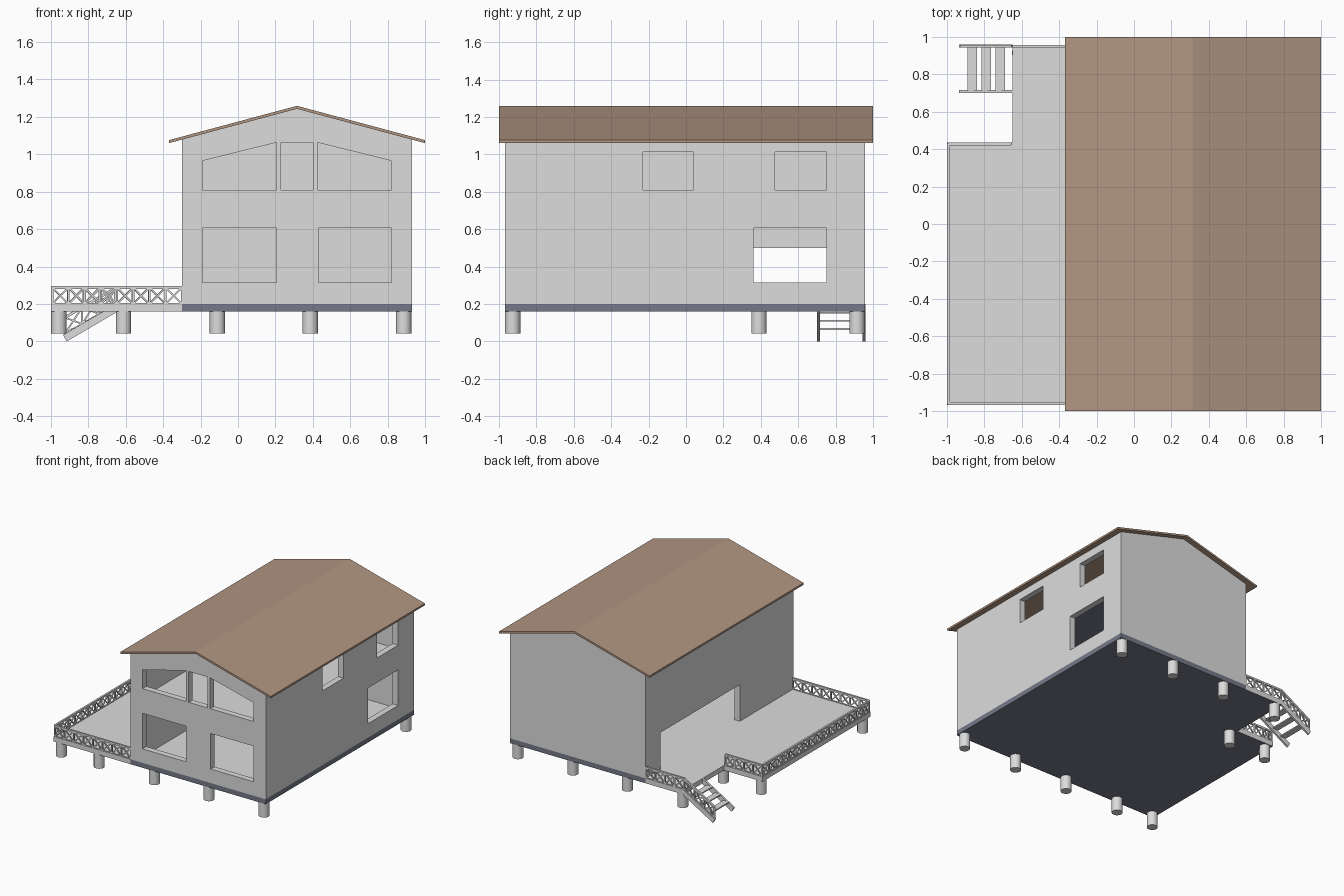
import bpy, bmesh
from mathutils import Matrix, Vector

if "Cube" in bpy.data.objects:
    bpy.data.objects.remove(bpy.data.objects["Cube"])


def material(name, rgb):
    m = bpy.data.materials.new(name)
    m.diffuse_color = (*rgb, 1)
    m.use_nodes = True
    m.node_tree.nodes["Principled BSDF"].inputs["Base Color"].default_value = m.diffuse_color
    return m


GREY = material("light_grey", (0.72, 0.72, 0.72))
BROWN = material("roof_brown", (0.44, 0.305, 0.225))
BLUE = material("slate_blue", (0.18, 0.195, 0.25))

# Profile planes: columns are the u, v and thickness directions
FRONT = Matrix(((1, 0, 0), (0, 0, -1), (0, 1, 0))).to_4x4()   # u = x, v = z
SIDE = Matrix(((0, 0, 1), (1, 0, 0), (0, 1, 0))).to_4x4()     # u = y, v = z
FLAT = Matrix.Identity(4)                                     # u = x, v = y


def finish(name, bm, mats):
    bmesh.ops.remove_doubles(bm, verts=bm.verts, dist=1e-5)
    bmesh.ops.recalc_face_normals(bm, faces=bm.faces)
    me = bpy.data.meshes.new(name)
    bm.to_mesh(me)
    bm.free()
    for m in mats:
        me.materials.append(m)
    ob = bpy.data.objects.new(name, me)
    bpy.context.collection.objects.link(ob)
    return ob


def panel(name, plane, outline, lo, hi, mats, holes=()):
    """Extrude an outline with holes between lo and hi along the plane normal axis."""
    cu = bpy.data.curves.new(name, 'CURVE')
    cu.dimensions = '2D'
    cu.fill_mode = 'BOTH'
    cu.extrude = (hi - lo) / 2
    for loop in (outline, *holes):
        sp = cu.splines.new('POLY')
        sp.points.add(len(loop) - 1)
        for p, (u, v) in zip(sp.points, loop):
            p.co = (u, v, 0, 1)
        sp.use_cyclic_u = True
    tmp = bpy.data.objects.new(name + "_profile", cu)
    bpy.context.collection.objects.link(tmp)
    bpy.context.view_layer.update()
    me = bpy.data.meshes.new_from_object(tmp.evaluated_get(bpy.context.evaluated_depsgraph_get()))
    bm = bmesh.new()
    bm.from_mesh(me)
    bpy.data.objects.remove(tmp)
    bpy.data.meshes.remove(me)
    axis = Vector([abs(c) for c in plane.col[2][:3]])
    bm.transform(Matrix.Translation(axis * (lo + hi) / 2) @ plane)
    for f in bm.faces:
        f.material_index = 0
        f.smooth = False
    return finish(name, bm, mats)


def rect(u0, u1, v0, v1):
    return [(u0, v0), (u1, v0), (u1, v1), (u0, v1)]


def paint(ob, axis_z_sign):
    """Give the second material to faces looking up (+1) or down (-1)."""
    for p in ob.data.polygons:
        p.material_index = int(p.normal.z * axis_z_sign > 0.5)


def beam(bm, a, b, w):
    a, b = Vector(a), Vector(b)
    d = b - a
    bmesh.ops.create_cube(bm, size=1, matrix=Matrix.Translation((a + b) / 2)
                          @ d.to_track_quat('Z', 'Y').to_matrix().to_4x4()
                          @ Matrix.Diagonal((w, w, d.length, 1)))


def railing(name, a, b, cells, h=0.088):
    """Crossed lattice between a bottom line and a handrail."""
    bm = bmesh.new()
    a, b, up = Vector(a), Vector(b), Vector((0, 0, h))
    beam(bm, a + up, b + up, 0.015)
    beam(bm, a, b, 0.010)
    pts = [a.lerp(b, i / cells) for i in range(cells + 1)]
    for p in pts:
        beam(bm, p, p + up, 0.011)
    for p, q in zip(pts, pts[1:]):
        beam(bm, p, q + up, 0.009)
        beam(bm, p + up, q, 0.009)
    me = bpy.data.meshes.new(name)
    bm.to_mesh(me)
    bm.free()
    me.materials.append(GREY)
    bpy.context.collection.objects.link(bpy.data.objects.new(name, me))


X0, X1, Y0, Y1 = -0.30, 0.93, -0.968, 0.957
RIDGE, T = 0.315, 0.05

# Foundation slab (grey floor on top) and upper floor (blue ceiling below)
slab = panel("foundation_slab", FLAT, rect(X0, X1, Y0, Y1), 0.16, 0.20, [BLUE, GREY])
paint(slab, 1)
upper = panel("upper_floor", FLAT, rect(X0 + T, X1 - T, Y0 + T, Y1 - T), 0.65, 0.69, [GREY, BLUE])
paint(upper, -1)

# Deck with the notch for the stairs, blue underside
deck = panel("deck", FLAT, [(-1, Y0), (X0, Y0), (X0, Y1), (-0.65, Y1), (-0.65, 0.435), (-1, 0.435)],
             0.16, 0.20, [GREY, BLUE])
paint(deck, -1)

# Gable walls
gable = [(X0, 0.20), (X1, 0.20), (X1, 1.082), (RIDGE, 1.246), (X0, 1.082)]
slant = [(-0.19, 0.81), (0.205, 0.81), (0.205, 1.063), (-0.19, 0.965)]
panel("front_wall", FRONT, gable, Y0, Y0 + T, [GREY], [
    rect(-0.19, 0.205, 0.315, 0.607), rect(0.43, 0.82, 0.315, 0.607),
    rect(0.23, 0.40, 0.81, 1.063), slant, [(2 * RIDGE - u, v) for u, v in slant]])
panel("back_wall", FRONT, gable, Y1 - T, Y1, [GREY])

# Side walls: windows on the right, wide terrace opening on the left
ya, yb = Y0 + T, Y1 - T
panel("right_wall", SIDE, rect(ya, yb, 0.20, 1.082), X1 - T, X1, [GREY], [
    rect(-0.23, 0.04, 0.81, 1.013), rect(0.475, 0.75, 0.81, 1.013), rect(0.36, 0.75, 0.315, 0.607)])
panel("left_wall", SIDE, [(ya, 0.20), (-0.27, 0.20), (-0.27, 0.50), (0.76, 0.50), (0.76, 0.20),
                          (yb, 0.20), (yb, 1.082), (ya, 1.082)], X0, X0 + T, [GREY])

# Roof
panel("roof", FRONT, [(-0.368, 1.06), (RIDGE, 1.243), (0.998, 1.06), (0.998, 1.076),
                      (RIDGE, 1.259), (-0.368, 1.076)], -1, 1, [BROWN])

# Foundation piles
spots = [(x, -0.927) for x in (-0.957, -0.612, -0.11, 0.386, 0.886)]
spots += [(x, 0.39) for x in (-0.957, -0.612)]
spots += [(x, 0.915) for x in (-0.612, -0.11, 0.386, 0.886)]
bm = bmesh.new()
for x, y in spots:
    bmesh.ops.create_cone(bm, cap_ends=True, segments=24, radius1=0.041, radius2=0.041,
                          depth=0.12, matrix=Matrix.Translation((x, y, 0.102)))
for f in bm.faces:
    f.smooth = len(f.verts) == 4
for e in bm.edges:
    e.smooth = all(len(f.verts) == 4 for f in e.link_faces)
finish("piles", bm, [GREY])

# Deck railings
Z = 0.20
railing("front_railing", (X0, -0.960, Z), (-0.992, -0.960, Z), 8)
railing("left_railing", (-0.992, -0.960, Z), (-0.992, 0.427, Z), 16)
railing("notch_railing", (-0.992, 0.427, Z), (-0.657, 0.427, Z), 4)
railing("back_railing", (X0, 0.950, Z), (-0.65, 0.950, Z), 4)
railing("stair_railing", (-0.65, 0.950, Z), (-0.925, 0.950, 0.04), 3)

# Stairs
for name, y in (("inner_stringer", 0.708), ("outer_stringer", 0.952)):
    panel(name, FRONT, [(-0.915, 0.0), (-0.65, 0.155), (-0.65, 0.20), (-0.935, 0.035)],
          y - 0.008, y + 0.008, [GREY])
for i in range(3):
    x = -0.865 + 0.075 * i
    panel(f"tread_{i + 1}", FLAT, rect(x - 0.026, x + 0.026, 0.71, 0.95),
          0.062 + 0.043 * i, 0.072 + 0.043 * i, [GREY])
